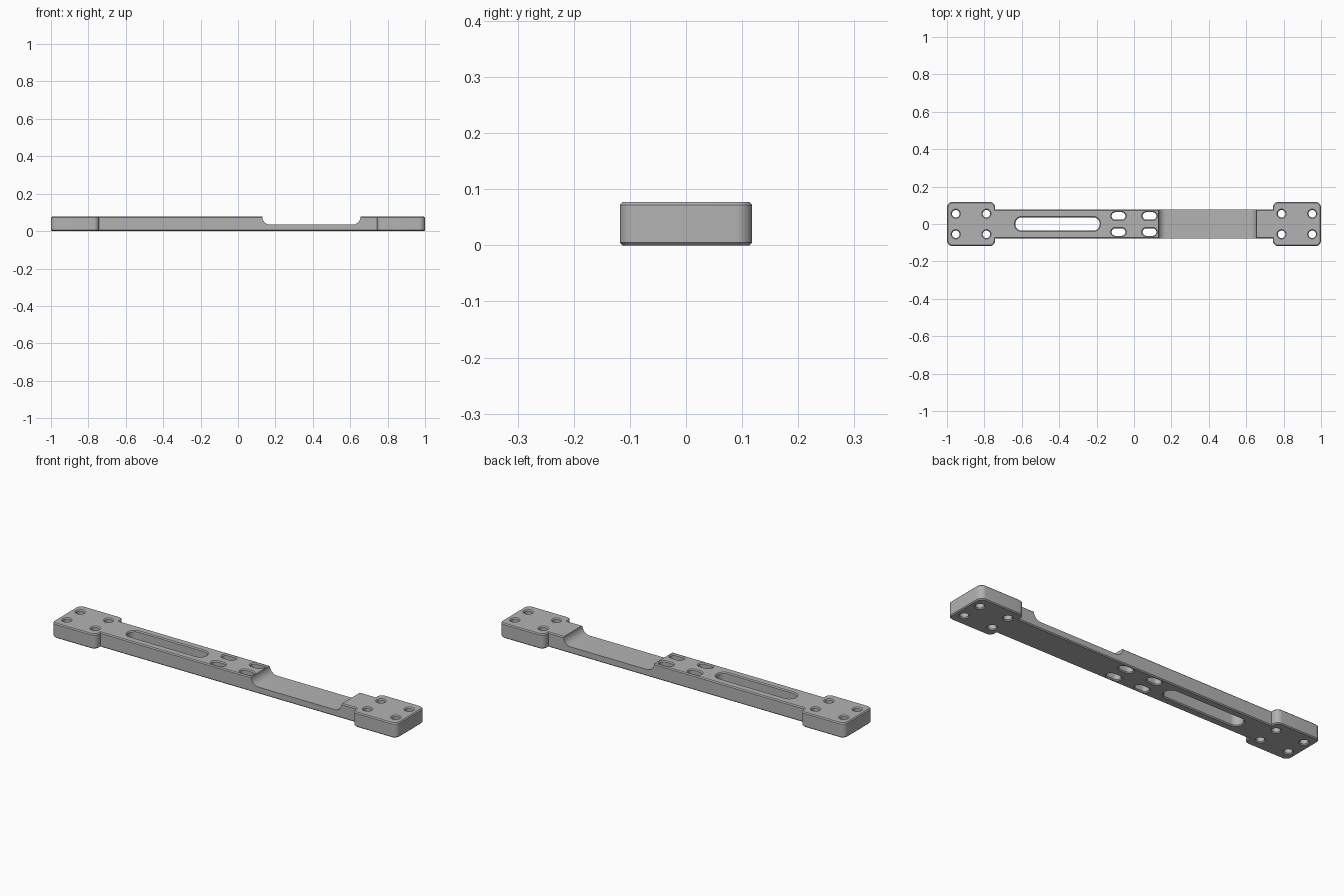
import bpy, bmesh
from math import sin, cos, pi, radians

if "Cube" in bpy.data.objects:
    bpy.data.objects.remove(bpy.data.objects["Cube"], do_unlink=True)

H = 0.077        # plate thickness
C = 0.005        # chamfer size
FLOOR = 0.035    # height of the recess floor

metal = bpy.data.materials.new("plain grey")
metal.use_nodes = True
grey = (0.45, 0.45, 0.45, 1)
metal.diffuse_color = grey
metal.node_tree.nodes["Principled BSDF"].inputs["Base Color"].default_value = grey


def make_object(name, bm):
    bmesh.ops.recalc_face_normals(bm, faces=bm.faces)
    mesh = bpy.data.meshes.new(name)
    bm.to_mesh(mesh)
    bm.free()
    mesh.materials.append(metal)
    obj = bpy.data.objects.new(name, mesh)
    bpy.context.collection.objects.link(obj)
    return obj


def loft(name, rings):
    """Skin a stack of matching closed rings and cap both ends."""
    bm = bmesh.new()
    loops = [[bm.verts.new(p) for p in ring] for ring in rings]
    for a, b in zip(loops, loops[1:]):
        for i in range(len(a)):
            j = (i + 1) % len(a)
            bm.faces.new((a[i], a[j], b[j], b[i]))
    bm.faces.new(loops[0][::-1])
    bm.faces.new(loops[-1])
    return make_object(name, bm)


def rounded_ring(x, y, hx, hy, r, z, steps=10):
    """Rounded rectangle; a slot or circle when r equals the half size."""
    pts = []
    corners = ((1, 1), (-1, 1), (-1, -1), (1, -1))
    for k, (sx, sy) in enumerate(corners):
        for i in range(steps + 1):
            a = (k + i / steps) * pi / 2
            p = (x + sx * (hx - r) + r * cos(a), y + sy * (hy - r) + r * sin(a), z)
            if not pts or max(abs(p[0] - pts[-1][0]), abs(p[1] - pts[-1][1])) > 1e-5:
                pts.append(p)
    if max(abs(pts[0][n] - pts[-1][n]) for n in (0, 1)) < 1e-5:
        pts.pop()
    return pts


def slab(name, x, hx, hy, r):
    layers = ((0, C), (C, 0), (H - C, 0), (H, C))
    return loft(name, [rounded_ring(x, 0, hx - d, hy - d, r - d, z) for z, d in layers])


def hole_cutter(x, y, hx, r):
    # Flares at both faces so the rim is chamfered
    layers = ((-C, 2 * C), (C, 0), (H - C, 0), (H + C, 2 * C))
    return loft("cutter", [rounded_ring(x, y, hx + d, r + d, r + d, z) for z, d in layers])


def combine(target, tool, operation):
    mod = target.modifiers.new("boolean", "BOOLEAN")
    mod.operation, mod.object, mod.solver = operation, tool, "EXACT"
    bpy.context.view_layer.objects.active = target
    bpy.ops.object.modifier_apply(modifier=mod.name)
    bpy.data.objects.remove(tool, do_unlink=True)


# Long bar joined to a wider mounting pad at each end
bracket = slab("mounting_bracket", 0, 0.9, 0.078, 0.02)
for side in (-1, 1):
    combine(bracket, slab("pad", side * 0.871, 0.129, 0.118, 0.03), "UNION")

# Recess across the bar, with a rounded foot at each end
R = H - FLOOR
x0, x1 = 0.13, 0.655
arc = [i / 10 * pi / 2 for i in range(11)]
profile = [(x0, 0.1)]
profile += [(x0 + R - R * cos(a), H - R * sin(a)) for a in arc]
profile += [(x1 - R + R * sin(a), H - R * cos(a)) for a in arc]
profile += [(x1, 0.1)]
recess = loft("cutter", [[(x, y, z) for x, z in profile] for y in (-0.1, 0.1)])
combine(bracket, recess, "DIFFERENCE")

# Four screw holes per pad
for x in (-0.953, -0.789, 0.789, 0.953):
    for y in (-0.055, 0.055):
        combine(bracket, hole_cutter(x, y, 0.02, 0.02), "DIFFERENCE")

# Four short slots in the middle
for x in (-0.083, 0.083):
    for y in (-0.043, 0.043):
        combine(bracket, hole_cutter(x, y, 0.037, 0.02), "DIFFERENCE")

# One long slot
combine(bracket, hole_cutter(-0.409, 0, 0.226, 0.036), "DIFFERENCE")

# Smooth the rounded walls, keep the chamfers crisp
bpy.ops.object.select_all(action="DESELECT")
bracket.select_set(True)
bpy.context.view_layer.objects.active = bracket
bpy.ops.object.shade_smooth_by_angle(angle=radians(30))
